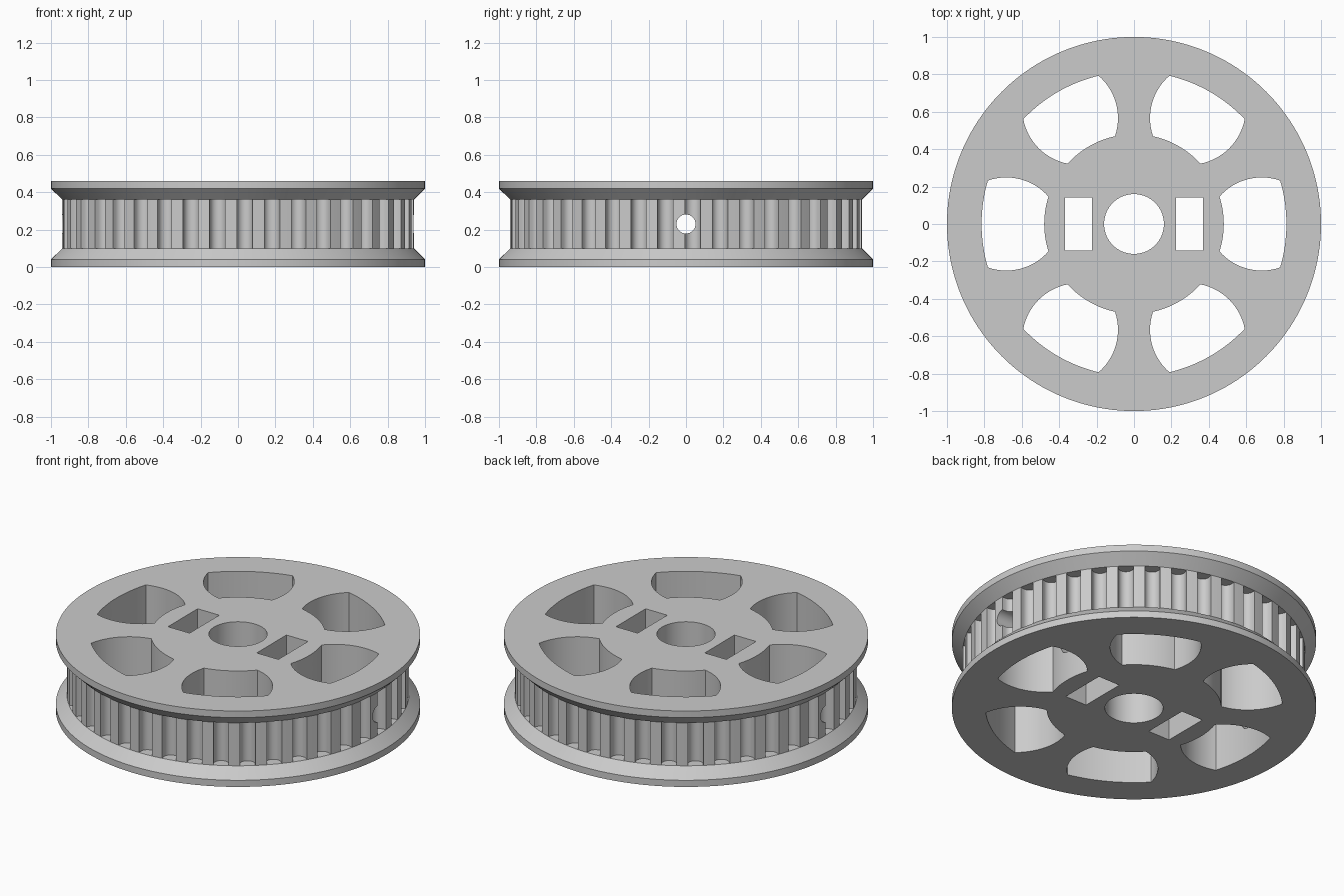
import bpy, bmesh
from math import pi, cos, sin, atan2, radians, sqrt

if "Cube" in bpy.data.objects:
    bpy.data.objects.remove(bpy.data.objects["Cube"])

HEIGHT = 0.46
TEETH = 40
RIM = 0.94

grey = bpy.data.materials.new("plain grey")
grey.use_nodes = True
grey.diffuse_color = (0.6, 0.6, 0.6, 1)
grey.node_tree.nodes["Principled BSDF"].inputs["Base Color"].default_value = (0.6, 0.6, 0.6, 1)


def make_object(name, bm):
    bmesh.ops.recalc_face_normals(bm, faces=bm.faces)
    mesh = bpy.data.meshes.new(name)
    bm.to_mesh(mesh)
    bm.free()
    mesh.materials.append(grey)
    obj = bpy.data.objects.new(name, mesh)
    bpy.context.collection.objects.link(obj)
    return obj


def prism(bm, outline, z0, z1):
    low = [bm.verts.new((x, y, z0)) for x, y in outline]
    high = [bm.verts.new((x, y, z1)) for x, y in outline]
    bm.faces.new(low[::-1])
    bm.faces.new(high)
    for i in range(len(low)):
        j = (i + 1) % len(low)
        bm.faces.new((low[i], low[j], high[j], high[i]))


def arc(cx, cy, r, a0, a1, steps):
    return [(cx + r * cos(a0 + (a1 - a0) * i / steps),
             cy + r * sin(a0 + (a1 - a0) * i / steps)) for i in range(steps + 1)]


def turned(points, angle):
    c, s = cos(angle), sin(angle)
    return [(x * c - y * s, x * s + y * c) for x, y in points]


# Turned body with two bevelled flanges
bm = bmesh.new()
profile = [(1, 0), (1, 0.04), (RIM, 0.1), (RIM, 0.36), (1, 0.42), (1, HEIGHT)]
SIDES = 160
rings = [[bm.verts.new((r * cos(2 * pi * i / SIDES), r * sin(2 * pi * i / SIDES), z))
          for i in range(SIDES)] for r, z in profile]
for a, b in zip(rings, rings[1:]):
    for i in range(SIDES):
        j = (i + 1) % SIDES
        bm.faces.new((a[i], a[j], b[j], b[i]))
bm.faces.new(rings[0][::-1])
bm.faces.new(rings[-1])
pulley = make_object("belt_pulley", bm)

# Belt grooves around the rim
bm = bmesh.new()
groove = arc(0.918, 0, 0.042, pi / 2, 3 * pi / 2, 12) + [(0.98, -0.042), (0.98, 0.042)]
for k in range(TEETH):
    prism(bm, turned(groove, 2 * pi * (k + 0.25) / TEETH), 0.1, 0.36)
groove_cutter = make_object("groove_cutter", bm)


# Window outline: two concentric arcs closed by two bulging sides
def window_outline(inner=0.48, outer=0.815, cx=0.683, cy=-0.051, r=0.3):
    dist = sqrt(cx * cx + cy * cy)
    base = atan2(cy, cx)

    def corner(radius):
        spread = (radius ** 2 + dist ** 2 - r ** 2) / (2 * radius * dist)
        angle = base + math_acos(spread)
        return angle, atan2(radius * sin(angle) - cy, radius * cos(angle) - cx)

    (in_a, in_s), (out_a, out_s) = corner(inner), corner(outer)
    side = arc(cx, cy, r, out_s, in_s, 16)
    mirrored = [(x, -y) for x, y in reversed(side)]
    return (arc(0, 0, outer, -out_a, out_a, 16)[:-1] + side
            + arc(0, 0, inner, in_a, -in_a, 16)[1:-1] + mirrored[:-1])


def math_acos(value):
    return atan2(sqrt(1 - value * value), value)


# Windows, bore and nut slots
bm = bmesh.new()
window = window_outline()
for k in range(6):
    prism(bm, turned(window, radians(60 * k)), -0.1, HEIGHT + 0.1)
prism(bm, arc(0, 0, 0.16, 0, 2 * pi, 64)[:-1], -0.1, HEIGHT + 0.1)
slot = [(0.225, -0.142), (0.37, -0.142), (0.37, 0.142), (0.225, 0.142)]
for angle in (0, pi):
    prism(bm, turned(slot, angle), -0.1, HEIGHT + 0.1)
opening_cutter = make_object("opening_cutter", bm)

# Set screw hole running sideways through the whole body
bm = bmesh.new()
prism(bm, arc(0, 0, 0.051, 0, 2 * pi, 32)[:-1], -1.2, 1.2)
for v in bm.verts:
    x, y, z = v.co
    v.co = (z, y, HEIGHT / 2 + x)
screw_cutter = make_object("screw_hole_cutter", bm)

# Apply the cuts
cutters = [groove_cutter, opening_cutter, screw_cutter]
for cutter in cutters:
    mod = pulley.modifiers.new(cutter.name, "BOOLEAN")
    mod.operation = "DIFFERENCE"
    mod.solver = "EXACT"
    mod.object = cutter
bpy.ops.object.select_all(action="DESELECT")
pulley.select_set(True)
bpy.context.view_layer.objects.active = pulley
for cutter in cutters:
    bpy.ops.object.modifier_apply(modifier=cutter.name)
    bpy.data.objects.remove(cutter)
bpy.ops.object.shade_smooth_by_angle(angle=radians(30))
